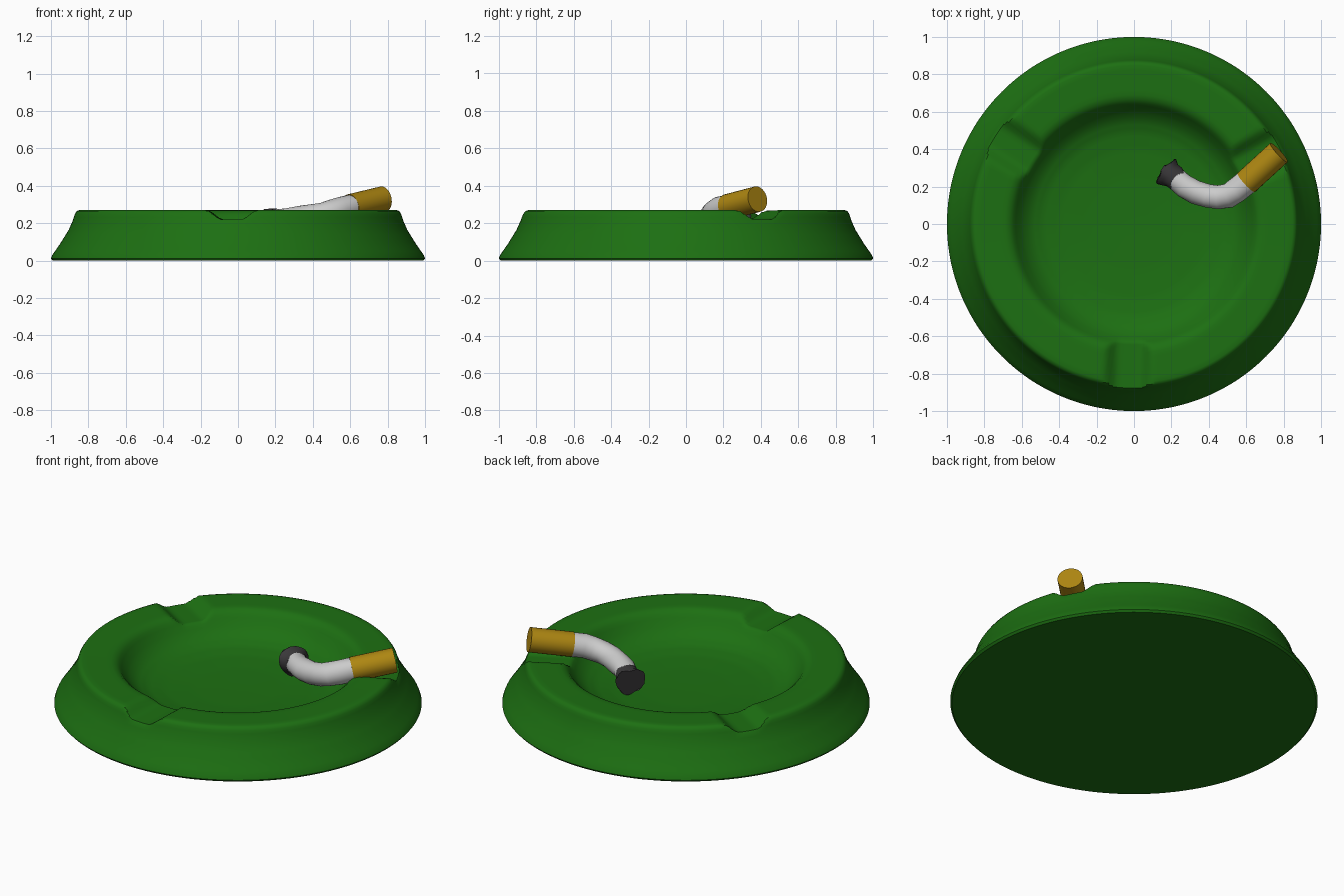
import bpy, bmesh, math, random
from mathutils import Vector

if "Cube" in bpy.data.objects:
    bpy.data.objects.remove(bpy.data.objects["Cube"])

random.seed(4)


def material(name, rgb):
    m = bpy.data.materials.new(name)
    m.diffuse_color = (*rgb, 1)
    m.use_nodes = True
    m.node_tree.nodes["Principled BSDF"].inputs["Base Color"].default_value = m.diffuse_color
    return m


def finish(bm, name, mat, angle=40):
    bmesh.ops.recalc_face_normals(bm, faces=bm.faces)
    me = bpy.data.meshes.new(name)
    bm.to_mesh(me)
    bm.free()
    ob = bpy.data.objects.new(name, me)
    bpy.context.collection.objects.link(ob)
    me.materials.append(mat)
    bpy.ops.object.select_all(action='DESELECT')
    ob.select_set(True)
    bpy.context.view_layer.objects.active = ob
    bpy.ops.object.shade_smooth_by_angle(angle=math.radians(angle))
    return ob


def skin(bm, rings):
    """Bridge closed vertex rings and cap both ends."""
    n = len(rings[0])
    for a, b in zip(rings, rings[1:]):
        for i in range(n):
            j = (i + 1) % n
            bm.faces.new((a[i], a[j], b[j], b[i]))
    bm.faces.new(rings[0][::-1])
    bm.faces.new(rings[-1])


def smoothstep(t):
    t = max(0.0, min(1.0, t))
    return t * t * (3 - 2 * t)


def subdivide(points, step):
    out = [points[0]]
    for (r0, z0), (r1, z1) in zip(points, points[1:]):
        k = max(1, math.ceil(math.hypot(r1 - r0, z1 - z0) / step))
        out += [(r0 + (r1 - r0) * i / k, z0 + (z1 - z0) * i / k) for i in range(1, k + 1)]
    return out


# Ashtray: revolved profile whose rim is lowered at three rests
profile = subdivide([
    (0.99, 0), (1.0, 0.012), (0.993, 0.03), (0.95, 0.092), (0.905, 0.165), (0.883, 0.215),
    (0.872, 0.25), (0.862, 0.265), (0.848, 0.27), (0.69, 0.268), (0.665, 0.262),
    (0.645, 0.245), (0.62, 0.21), (0.59, 0.175), (0.55, 0.145), (0.49, 0.122),
    (0.40, 0.108), (0.25, 0.1), (0.05, 0.098)], 0.03)
rests = [math.radians(a) for a in (-92.3, 27.7, 147.7)]


def rest_height(x, y):
    cap = 1.0
    for a in rests:
        if x * math.cos(a) + y * math.sin(a) > 0:
            d = abs(y * math.cos(a) - x * math.sin(a))
            if d < 0.14:
                cap = min(cap, 0.22 + 0.05 * smoothstep((d - 0.05) / 0.09))
    return cap


bm = bmesh.new()
SIDES = 240
rings = []
for r, z in profile:
    ring = []
    for i in range(SIDES):
        t = 2 * math.pi * i / SIDES
        x, y = r * math.cos(t), r * math.sin(t)
        ring.append(bm.verts.new((x, y, min(z, rest_height(x, y)))))
    rings.append(ring)
skin(bm, rings)
finish(bm, "ashtray", material("green", (0.012, 0.16, 0.006)))


# Cigarette sections: tubes swept along short paths of (x, y, z, radius)
def tube(name, path, mat, crumple=0.0, ragged=0.0, sides=28):
    bm = bmesh.new()
    pts = [Vector(p[:3]) for p in path]
    rings = []
    for k, p in enumerate(pts):
        tan = (pts[min(k + 1, len(pts) - 1)] - pts[max(k - 1, 0)]).normalized()
        side = tan.cross(Vector((0, 0, 1))).normalized()
        up = side.cross(tan)
        last = k == len(pts) - 1
        ring = []
        for i in range(sides):
            t = 2 * math.pi * i / sides
            r = path[k][3] * (1 + crumple * math.sin(3 * t + 2.1 * k))
            v = p + (side * math.cos(t) + up * math.sin(t)) * r
            if last and ragged:
                v += tan * random.uniform(-ragged, ragged)
            ring.append(bm.verts.new(v))
        rings.append(ring)
    skin(bm, rings)
    return finish(bm, name, mat)


# Filter
tube("cigarette_filter", [(0.775, 0.382, 0.329, 0.069), (0.6, 0.222, 0.287, 0.069)],
     material("gold", (0.42, 0.24, 0.006)))
# Bent paper
tube("cigarette_paper",
     [(0.602, 0.224, 0.287, 0.067), (0.55, 0.18, 0.274, 0.067), (0.505, 0.153, 0.26, 0.066),
      (0.45, 0.143, 0.247, 0.064), (0.39, 0.15, 0.237, 0.063), (0.33, 0.171, 0.228, 0.064),
      (0.27, 0.202, 0.221, 0.062), (0.215, 0.247, 0.214, 0.06)],
     material("paper", (0.72, 0.72, 0.72)), crumple=0.03)
# Stubbed-out ash tip
tube("cigarette_ash",
     [(0.235, 0.23, 0.216, 0.058), (0.212, 0.25, 0.213, 0.064), (0.192, 0.266, 0.208, 0.07),
      (0.17, 0.283, 0.202, 0.083)],
     material("ash", (0.045, 0.042, 0.045)), crumple=0.06, ragged=0.012)
